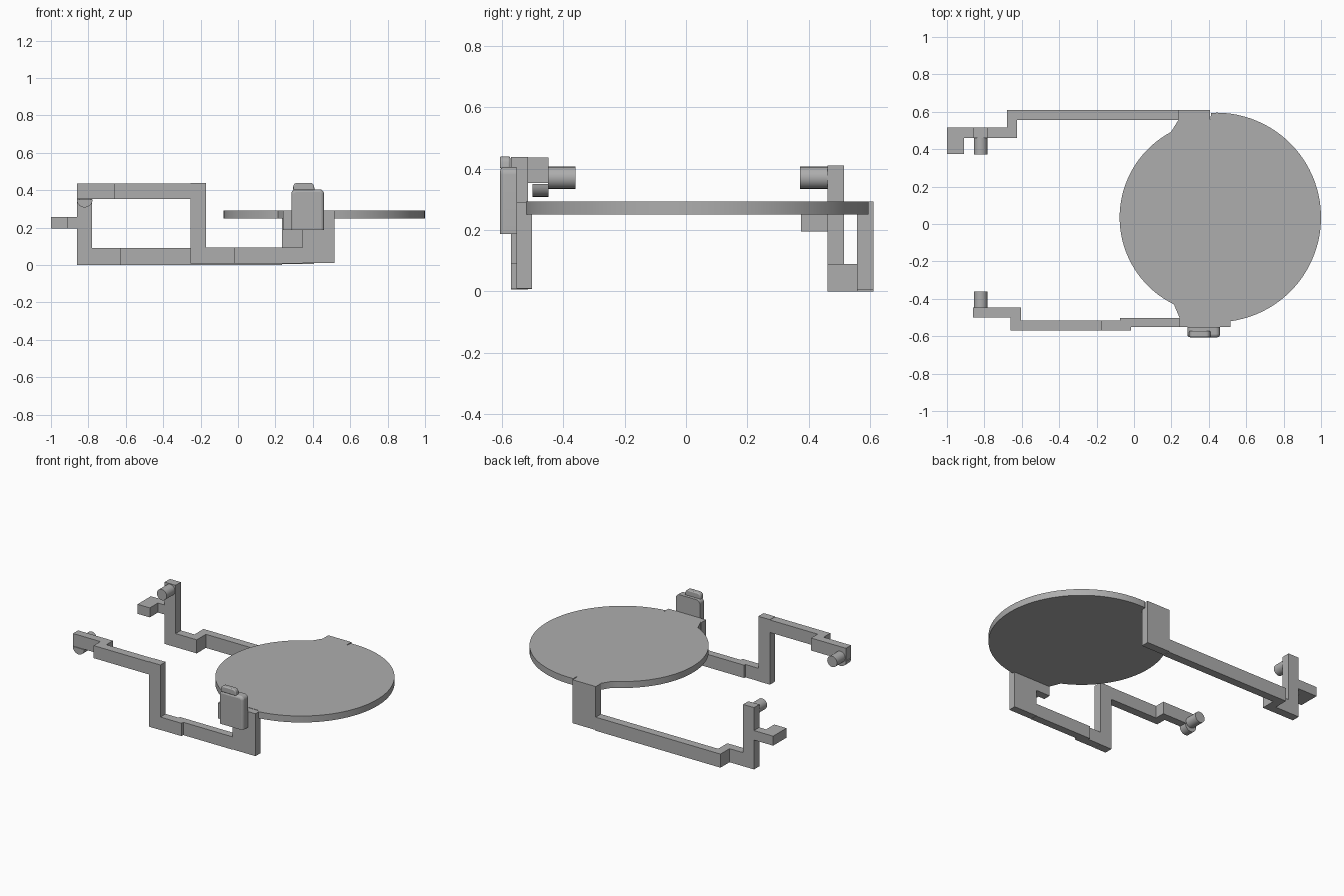
import bpy, bmesh
from math import cos, sin, radians
from mathutils import Vector

cube = bpy.data.objects.get("Cube")
if cube:
    bpy.data.objects.remove(cube)

grey = bpy.data.materials.new("plain grey")
grey.use_nodes = True
GREY = (0.42, 0.42, 0.42, 1)
grey.diffuse_color = GREY
grey.node_tree.nodes["Principled BSDF"].inputs["Base Color"].default_value = GREY


def prism(name, profile, axis, low, high, bevel=0, smooth=False):
    """Extrude a closed profile along y (profile in x, z) or z (profile in x, y)."""
    def place(a, b, d):
        return Vector((a, d, b)) if axis == "y" else Vector((a, b, d))
    bm = bmesh.new()
    face = bm.faces.new([bm.verts.new(place(a, b, low)) for a, b in profile])
    out = bmesh.ops.extrude_face_region(bm, geom=[face])
    verts = [v for v in out["geom"] if isinstance(v, bmesh.types.BMVert)]
    bmesh.ops.translate(bm, verts=verts, vec=place(0, 0, high - low))
    bmesh.ops.recalc_face_normals(bm, faces=bm.faces)
    mesh = bpy.data.meshes.new(name)
    bm.to_mesh(mesh)
    bm.free()
    mesh.materials.append(grey)
    obj = bpy.data.objects.new(name, mesh)
    bpy.context.collection.objects.link(obj)
    if bevel:
        mod = obj.modifiers.new("rounding", "BEVEL")
        mod.width, mod.segments = bevel, 3
    if smooth:
        bpy.ops.object.select_all(action="DESELECT")
        obj.select_set(True)
        bpy.context.view_layer.objects.active = obj
        bpy.ops.object.shade_smooth_by_angle(angle=radians(30))
    return obj


def arc(cx, cy, r, start, end, steps):
    angles = [radians(start + (end - start) * i / steps) for i in range(steps + 1)]
    return [(cx + r * cos(a), cy + r * sin(a)) for a in angles]


def rect(x0, x1, b0, b1):
    return [(x0, b0), (x1, b0), (x1, b1), (x0, b1)]


def pin(name, x, z, r, y0, y1):
    return prism(name, arc(x, z, r, 0, 345, 23), "y", y0, y1, smooth=True)


# Round plate: wider outer arc, narrower inner arc, joined by tabs to both arms
CX, CY = 0.44, 0.035
plate = arc(CX, CY, 0.56, -82.5, 93, 48)
plate += [(0.41, 0.56), (0.24, 0.56)]
plate += arc(CX, CY, 0.517, 118, 244, 36)
plate += [(0.245, -0.505), (0.51, -0.505)]
prism("round_plate", plate, "z", 0.25, 0.293, smooth=True)

# Back arm: panel, cranked lower bar, upright, pin and side hook
prism("back_panel", rect(0.235, 0.405, 0.005, 0.293), "y", 0.556, 0.61)
prism("back_bar", [(0.235, 0.61), (-0.68, 0.61), (-0.68, 0.515), (-0.86, 0.515),
                   (-0.86, 0.46), (-0.625, 0.46), (-0.625, 0.556), (0.235, 0.556)],
      "z", 0, 0.09)
prism("back_upright", rect(-0.86, -0.78, 0.09, 0.41), "y", 0.46, 0.515)
pin("back_pin", -0.82, 0.37, 0.036, 0.372, 0.462)
prism("back_hook", [(-1, 0.515), (-1, 0.375), (-0.91, 0.375), (-0.91, 0.46),
                    (-0.86, 0.46), (-0.86, 0.515)], "z", 0.195, 0.258)

# Front arm: stepped leg under the plate, cranked lower bar, upright, upper bar, pin
prism("front_leg", [(0.345, 0.01), (0.515, 0.01), (0.515, 0.291), (0.24, 0.291),
                    (0.24, 0.187), (0.345, 0.187)], "y", -0.552, -0.502)
prism("front_lower_bar", [(-0.17, -0.57), (-0.015, -0.57), (-0.015, -0.552),
                          (0.345, -0.552), (0.345, -0.502), (-0.075, -0.502),
                          (-0.075, -0.515), (-0.17, -0.515)], "z", 0.008, 0.093)
prism("front_upright", rect(-0.255, -0.17, 0.007, 0.438), "y", -0.57, -0.515)
prism("front_upper_bar", [(-0.255, -0.57), (-0.66, -0.57), (-0.66, -0.5), (-0.86, -0.5),
                          (-0.86, -0.447), (-0.605, -0.447), (-0.605, -0.515),
                          (-0.255, -0.515)], "z", 0.353, 0.436)
prism("front_boss", arc(-0.82, 0.35, 0.042, 180, 360, 12), "y", -0.5, -0.447, smooth=True)
pin("front_pin", -0.82, 0.37, 0.036, -0.45, -0.36)

# Latch on the outside of the front leg
body = [(0.285, 0.187), (0.46, 0.187)]
body += arc(0.435, 0.38, 0.025, 0, 90, 6) + arc(0.31, 0.38, 0.025, 90, 180, 6)
latch = prism("latch_body", body, "y", -0.606, -0.552, smooth=True)
cap = [(0.295, 0.4), (0.41, 0.4)]
cap += arc(0.385, 0.418, 0.022, 0, 90, 5) + arc(0.317, 0.418, 0.022, 90, 180, 5)
prism("latch_cap", cap, "y", -0.606, -0.572, bevel=0.006, smooth=True)

# Round the outer side edges of the latch body
bm = bmesh.new()
bm.from_mesh(latch.data)
outer = [e for e in bm.edges if all(v.co.y < -0.6 and v.co.z > 0.18 for v in e.verts)
         and not all(v.co.z < 0.19 for v in e.verts)]
bmesh.ops.bevel(bm, geom=outer, offset=0.015, segments=3, profile=0.5, affect="EDGES")
bm.to_mesh(latch.data)
bm.free()
